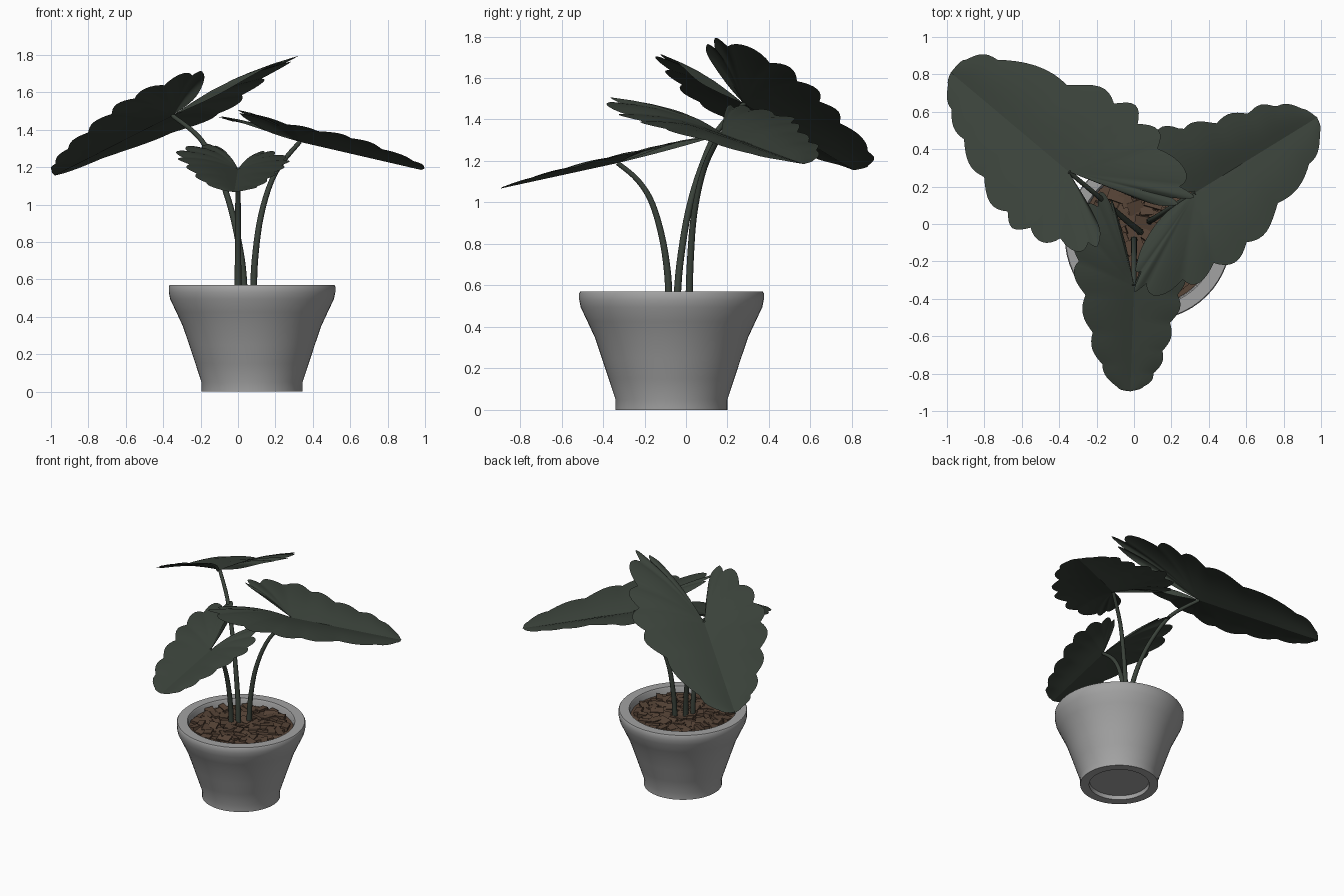
import bpy, bmesh, math, random
from mathutils import Vector, Matrix

if "Cube" in bpy.data.objects:
    bpy.data.objects.remove(bpy.data.objects["Cube"])

random.seed(4)


def material(name, rgb):
    m = bpy.data.materials.new(name)
    m.diffuse_color = (*rgb, 1)
    m.use_nodes = True
    m.node_tree.nodes["Principled BSDF"].inputs["Base Color"].default_value = m.diffuse_color
    return m


GREY = material("pot grey", (0.36, 0.36, 0.36))
GREEN = material("leaf green", (0.042, 0.054, 0.042))
BROWN = material("soil brown", (0.095, 0.058, 0.038))


def finish(name, bm, mat, smooth=None):
    me = bpy.data.meshes.new(name)
    bm.to_mesh(me)
    bm.free()
    ob = bpy.data.objects.new(name, me)
    bpy.context.collection.objects.link(ob)
    me.materials.append(mat)
    if smooth:
        bpy.ops.object.select_all(action='DESELECT')
        ob.select_set(True)
        bpy.context.view_layer.objects.active = ob
        bpy.ops.object.shade_smooth_by_angle(angle=math.radians(smooth))
    return ob


def spline(pts, n):
    """Catmull-Rom curve through pts, n steps per span."""
    p = [pts[0]] + pts + [pts[-1]]
    out = []
    for i in range(1, len(p) - 2):
        a, b, c, d = p[i - 1:i + 3]
        for k in range(n):
            t = k / n
            out.append(0.5 * (2 * b + (c - a) * t + (2 * a - 5 * b + 4 * c - d) * t * t
                              + (3 * b - a - 3 * c + d) * t ** 3))
    return out + [pts[-1].copy()]


# Pot: lathed profile with a recessed foot
CX, CY = 0.075, -0.07
profile = [(0, 0.03), (0.205, 0.03), (0.208, 0), (0.27, 0), (0.27, 0.05), (0.303, 0.15),
           (0.336, 0.25), (0.37, 0.35), (0.405, 0.425), (0.438, 0.495), (0.445, 0.53),
           (0.445, 0.562), (0.44, 0.57), (0.372, 0.57), (0.365, 0.56), (0.36, 0.47), (0, 0.47)]
bm = bmesh.new()
vs = [bm.verts.new((r, 0, z)) for r, z in profile]
es = [bm.edges.new(e) for e in zip(vs, vs[1:])]
bmesh.ops.spin(bm, geom=vs + es, cent=(0, 0, 0), axis=(0, 0, 1), angle=2 * math.pi, steps=56)
bmesh.ops.remove_doubles(bm, verts=bm.verts, dist=1e-4)
bmesh.ops.recalc_face_normals(bm, faces=bm.faces)
bmesh.ops.translate(bm, verts=bm.verts, vec=(CX, CY, 0))
finish("pot", bm, GREY, 35)

# Soil: a disc covered with tilted bark chips
bm = bmesh.new()
bmesh.ops.create_circle(bm, cap_ends=True, radius=0.362, segments=40,
                        matrix=Matrix.Translation((CX, CY, 0.52)))
for i in range(90):
    r, a = 0.315 * math.sqrt((i + 0.5) / 90), i * 2.39996
    rot = Matrix.Rotation(random.uniform(0, 6.28), 4, 'Z') @ \
        Matrix.Rotation(random.uniform(-0.25, 0.25), 4, 'X')
    size = Matrix.Diagonal((random.uniform(0.06, 0.1), random.uniform(0.04, 0.07), 0.04, 1))
    pos = Matrix.Translation((CX + r * math.cos(a), CY + r * math.sin(a),
                              random.uniform(0.515, 0.535)))
    bmesh.ops.create_cube(bm, size=1, matrix=pos @ rot @ size)
finish("soil", bm, BROWN)


# Leaves: two scalloped halves fanned out from a midrib
def leaf(name, base, tip, halves):
    base, tip = Vector(base), Vector(tip)
    axis = tip - base
    bm = bmesh.new()
    for half in halves:
        edge = spline([base] + [Vector(p) for p in half] + [tip], 8)
        rows = []
        for i, p in enumerate(edge):
            s = min(1, max(0, (p - base).dot(axis) / axis.length_squared))
            mid = base + axis * s
            t = i / (len(edge) - 1)
            tooth = 0 if t < 0.25 else 0.12 * (1 - abs(math.sin(t * 11 * math.pi)))
            out = (p - mid) * (1 - tooth)
            row = []
            for k in range(6):
                f = k / 5
                q = mid + out * f
                q.z += 0.05 * out.length * math.sin(math.pi * f)
                row.append(bm.verts.new(q))
            rows.append(row)
        for a, b in zip(rows, rows[1:]):
            for k in range(5):
                bm.faces.new((a[k], a[k + 1], b[k + 1], b[k]))
    bmesh.ops.remove_doubles(bm, verts=bm.verts, dist=1e-4)
    bm.normal_update()
    for f in bm.faces:
        if f.normal.z < 0:
            f.normal_flip()
    finish(name, bm, GREEN, 60)


leaf("back_left_leaf", (-0.35, 0.28, 1.475), (-0.98, 0.81, 1.155), [
    [(-0.12, 0.19, 1.58), (0.13, 0.1, 1.72), (0.28, 0.12, 1.78), (0.325, 0.19, 1.79),
     (0.19, 0.42, 1.7), (0.07, 0.57, 1.6), (-0.07, 0.69, 1.49), (-0.33, 0.78, 1.385),
     (-0.71, 0.9, 1.25), (-0.89, 0.89, 1.18)],
    [(-0.23, 0.08, 1.57), (-0.18, -0.05, 1.68), (-0.23, -0.15, 1.72), (-0.4, -0.125, 1.66),
     (-0.58, -0.06, 1.58), (-0.71, 0.03, 1.49), (-0.83, 0.22, 1.39), (-0.93, 0.43, 1.3),
     (-0.99, 0.6, 1.22), (-1.0, 0.74, 1.18)]])

leaf("right_leaf", (0.33, 0.17, 1.335), (0.98, 0.57, 1.185), [
    [(0.16, 0.05, 1.39), (0.04, -0.13, 1.46), (0.0, -0.31, 1.5), (0.03, -0.385, 1.5),
     (0.25, -0.36, 1.44), (0.44, -0.26, 1.4), (0.63, -0.14, 1.36), (0.79, 0.08, 1.3),
     (0.95, 0.3, 1.235), (1.0, 0.48, 1.2)],
    [(0.1, 0.19, 1.41), (-0.06, 0.2, 1.465), (-0.11, 0.26, 1.47), (-0.04, 0.38, 1.45),
     (0.15, 0.52, 1.41), (0.35, 0.55, 1.37), (0.55, 0.6, 1.31), (0.72, 0.645, 1.265),
     (0.88, 0.63, 1.21)]])

leaf("front_leaf", (0.0, -0.33, 1.19), (-0.02, -0.895, 1.067), [
    [(-0.04, -0.13, 1.24), (-0.09, 0.05, 1.29), (-0.14, 0.165, 1.325), (-0.22, 0.15, 1.32),
     (-0.31, 0.02, 1.3), (-0.335, -0.18, 1.26), (-0.295, -0.38, 1.22), (-0.25, -0.58, 1.17),
     (-0.19, -0.75, 1.12), (-0.1, -0.87, 1.08)],
    [(0.05, -0.2, 1.235), (0.1, -0.09, 1.275), (0.16, -0.04, 1.29), (0.22, -0.09, 1.275),
     (0.275, -0.22, 1.245), (0.265, -0.38, 1.215), (0.22, -0.53, 1.175),
     (0.175, -0.68, 1.14), (0.12, -0.8, 1.1), (0.06, -0.87, 1.08)]])


# Stems: tapered tubes swept along a bent path
def stem(name, pts):
    path = spline([Vector(p) for p in pts], 5)
    bm = bmesh.new()
    rings = []
    for i, p in enumerate(path):
        d = path[min(i + 1, len(path) - 1)] - path[max(i - 1, 0)]
        q = Vector((0, 0, 1)).rotation_difference(d)
        r = 0.019 - 0.007 * i / (len(path) - 1)
        rings.append([bm.verts.new(p + q @ Vector((r * math.cos(a), r * math.sin(a), 0)))
                      for a in (k * math.pi / 5 for k in range(10))])
    for a, b in zip(rings, rings[1:]):
        for k in range(10):
            j = (k + 1) % 10
            bm.faces.new((a[k], a[j], b[j], b[k]))
    bm.faces.new(rings[-1])
    bm.faces.new(rings[0][::-1])
    finish(name, bm, GREEN, 50)


stem("back_left_stem", [(0.035, -0.045, 0.5), (0.02, -0.03, 0.7), (-0.03, 0.01, 0.95),
                        (-0.1, 0.07, 1.16), (-0.2, 0.155, 1.35), (-0.35, 0.28, 1.475)])
stem("right_stem", [(0.083, 0.015, 0.5), (0.09, 0.02, 0.7), (0.125, 0.04, 0.95),
                    (0.2, 0.09, 1.17), (0.33, 0.17, 1.335)])
stem("front_stem", [(0, -0.083, 0.5), (0, -0.088, 0.65), (0, -0.115, 0.83),
                    (0, -0.165, 1.0), (0, -0.235, 1.11), (0, -0.33, 1.19)])
